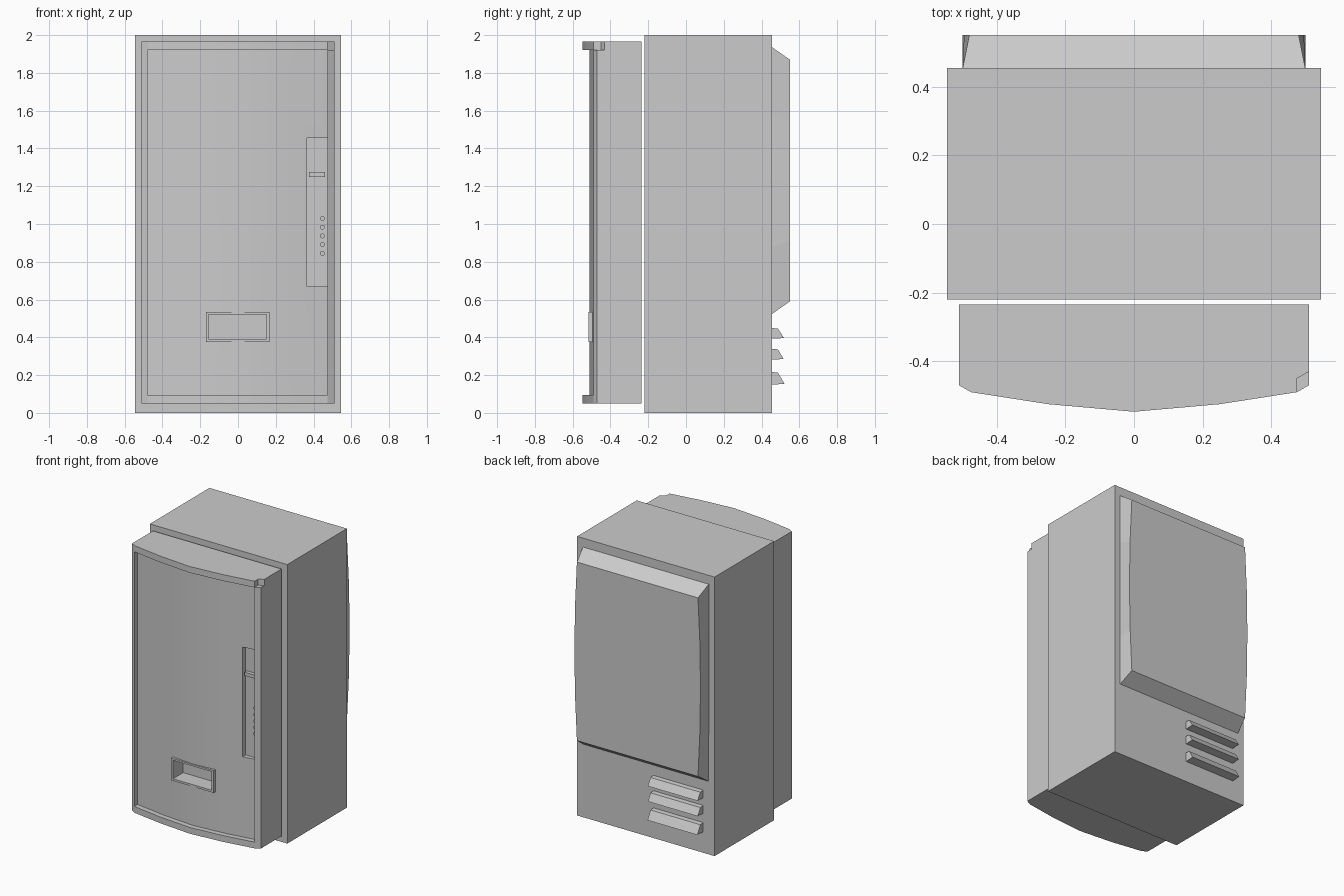
import bpy, bmesh, math
from mathutils import Matrix

if "Cube" in bpy.data.objects:
    bpy.data.objects.remove(bpy.data.objects["Cube"])


def add_object(name, bm):
    bmesh.ops.recalc_face_normals(bm, faces=bm.faces)
    me = bpy.data.meshes.new(name)
    bm.to_mesh(me)
    bm.free()
    ob = bpy.data.objects.new(name, me)
    bpy.context.collection.objects.link(ob)
    return ob


def prism(name, outline, vec, to3d):
    """Extrude a flat outline along vec."""
    bm = bmesh.new()
    face = bm.faces.new([bm.verts.new(to3d(*p)) for p in outline])
    ext = bmesh.ops.extrude_face_region(bm, geom=[face])
    verts = [v for v in ext["geom"] if isinstance(v, bmesh.types.BMVert)]
    bmesh.ops.translate(bm, verts=verts, vec=vec)
    return add_object(name, bm)


def plan(name, outline, z0, z1):
    return prism(name, outline, (0, 0, z1 - z0), lambda x, y: (x, y, z0))


def box(name, x0, x1, y0, y1, z0, z1):
    return plan(name, [(x0, y0), (x1, y0), (x1, y1), (x0, y1)], z0, z1)


def cut(ob, cutter):
    """Subtract a cutter, bake the result and drop the cutter."""
    cutter.hide_render = True
    mod = ob.modifiers.new("cut", "BOOLEAN")
    mod.operation = "DIFFERENCE"
    mod.solver = "EXACT"
    mod.object = cutter
    dg = bpy.context.evaluated_depsgraph_get()
    me = bpy.data.meshes.new_from_object(ob.evaluated_get(dg))
    ob.modifiers.clear()
    ob.data = me
    bpy.data.objects.remove(cutter)


# Cabinet body
box("cabinet", -0.545, 0.545, -0.22, 0.455, 0, 2)

# Door with a faceted bowed front
door = plan("door", [(-0.51, -0.235), (-0.51, -0.47), (-0.475, -0.49), (-0.25, -0.525),
                     (0, -0.547), (0.25, -0.525), (0.475, -0.49), (0.51, -0.47),
                     (0.51, -0.235)], 0.05, 1.965)

# Recessed front panel inside the door frame
cut(door, plan("panel_cutter", [(-0.48, -0.7), (-0.48, -0.452), (-0.25, -0.488), (0, -0.51),
                                (0.25, -0.488), (0.475, -0.452), (0.475, -0.7)], 0.095, 1.92))
# Notch in the upper right corner
cut(door, plan("notch_cutter", [(0.4745, -0.7), (0.4745, -0.45), (0.53, -0.419),
                                (0.53, -0.7)], 1.921, 2.1))
# Control strip recess and pickup opening
cut(door, box("strip_cutter", 0.365, 0.474, -0.7, -0.435, 0.67, 1.455))
cut(door, box("pickup_cutter", -0.155, 0.152, -0.7, -0.40, 0.39, 0.522))
bpy.ops.object.select_all(action="DESELECT")
bpy.context.view_layer.objects.active = door
door.select_set(True)
bpy.ops.object.shade_smooth_by_angle(angle=math.radians(15))

# Pickup surround
frame = box("pickup_frame", -0.17, 0.167, -0.515, -0.475, 0.375, 0.535)
cut(frame, box("frame_cutter", -0.155, 0.152, -0.7, -0.3, 0.39, 0.522))

# Coin ledge and selection buttons
box("coin_ledge", 0.375, 0.46, -0.46, -0.43, 1.25, 1.275)
for i in range(5):
    bm = bmesh.new()
    bmesh.ops.create_cone(bm, cap_ends=True, segments=10, radius1=0.013, radius2=0.013,
                          depth=0.02, matrix=Matrix.Translation((0.447, -0.436, 0.845 + i * 0.046))
                          @ Matrix.Rotation(math.pi / 2, 4, "X"))
    add_object(f"button_{i + 1}", bm)

# Rear panel: bevelled, with slightly bowed long sides
bm = bmesh.new()
levels = [0, 0.25, 0.5, 0.75, 1]


def ring(y, z0, z1, w, bow):
    side = [(w + bow * (1 - (2 * t - 1) ** 2), z0 + t * (z1 - z0)) for t in levels]
    pts = side + [(-x, z) for x, z in reversed(side)]
    return [bm.verts.new((x, y, z)) for x, z in pts]


base = ring(0.45, 0.52, 1.94, 0.50, 0)
outer = ring(0.55, 0.59, 1.87, 0.48, 0.02)
n = len(base)
for i in range(n):
    j = (i + 1) % n
    bm.faces.new((base[i], base[j], outer[j], outer[i]))
bm.faces.new(outer)
bm.faces.new(base[::-1])
add_object("rear_panel", bm)

# Rear vent louvres
for k, (low, high, reach) in enumerate([(0.15, 0.217, 0.522), (0.282, 0.34, 0.517), (0.393, 0.45, 0.519)]):
    prism(f"vent_{k + 1}", [(0.45, low), (reach, low + 0.003), (0.487, high - 0.004), (0.45, high)],
          (0.395, 0, 0), lambda y, z: (-0.455, y, z))
